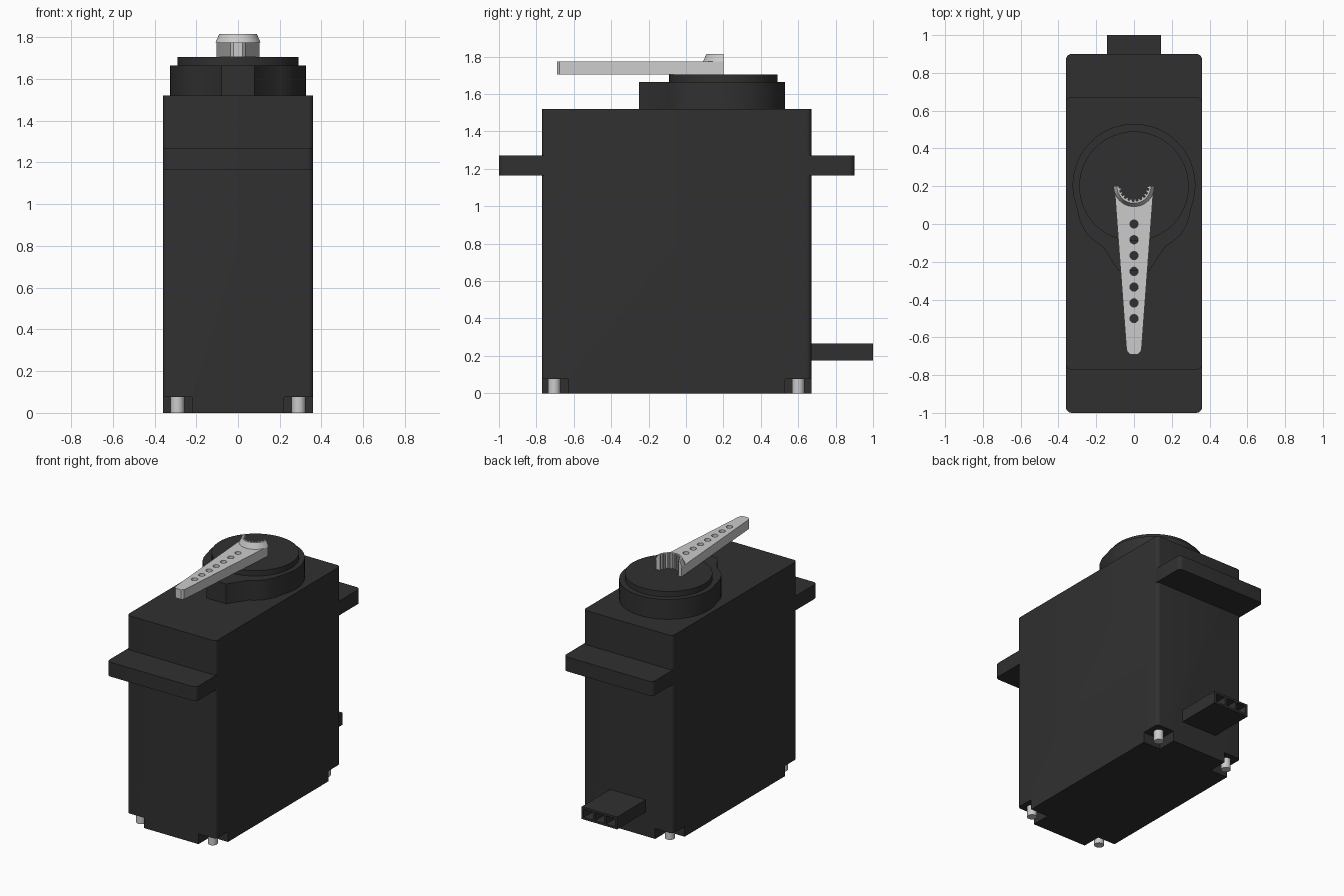
import bpy, bmesh
from math import sin, cos, radians

if "Cube" in bpy.data.objects:
    bpy.data.objects.remove(bpy.data.objects["Cube"])


def material(name, v):
    m = bpy.data.materials.new(name)
    m.diffuse_color = (v, v, v, 1)
    m.use_nodes = True
    m.node_tree.nodes["Principled BSDF"].inputs["Base Color"].default_value = m.diffuse_color
    return m


DARK = material("dark_plastic", 0.03)
LIGHT = material("light_plastic", 0.6)


def arc(cx, cy, r, a0, a1, n):
    return [(cx + r * cos(radians(a0 + (a1 - a0) * i / n)),
             cy + r * sin(radians(a0 + (a1 - a0) * i / n))) for i in range(n + 1)]


def circle(cx, cy, r, n):
    return arc(cx, cy, r, 0, 360, n)[:-1]


def rect(x0, x1, y0, y1, r=0):
    if not r:
        return [(x0, y0), (x1, y0), (x1, y1), (x0, y1)]
    return (arc(x0 + r, y0 + r, r, 180, 270, 5) + arc(x1 - r, y0 + r, r, 270, 360, 5)
            + arc(x1 - r, y1 - r, r, 0, 90, 5) + arc(x0 + r, y1 - r, r, 90, 180, 5))


def add_prism(bm, lo, z0, z1, hi=None):
    a = [bm.verts.new((x, y, z0)) for x, y in lo]
    b = [bm.verts.new((x, y, z1)) for x, y in (hi or lo)]
    bm.faces.new(a)
    bm.faces.new(b)
    for i in range(len(a)):
        j = (i + 1) % len(a)
        bm.faces.new((a[i], a[j], b[j], b[i]))


def build(name, prisms, mat):
    bm = bmesh.new()
    for p in prisms:
        add_prism(bm, *p)
    bmesh.ops.recalc_face_normals(bm, faces=bm.faces[:])
    me = bpy.data.meshes.new(name)
    bm.to_mesh(me)
    bm.free()
    ob = bpy.data.objects.new(name, me)
    bpy.context.collection.objects.link(ob)
    me.materials.append(mat)
    return ob


def cut(ob, prisms):
    cutter = build("cutter", prisms, ob.data.materials[0])
    cutter.hide_render = True
    mod = ob.modifiers.new("cut", 'BOOLEAN')
    mod.operation, mod.solver, mod.object = 'DIFFERENCE', 'EXACT', cutter
    dg = bpy.context.evaluated_depsgraph_get()
    me = bpy.data.meshes.new_from_object(ob.evaluated_get(dg))
    ob.modifiers.clear()
    ob.data = me
    bpy.data.objects.remove(cutter)


def smooth(ob):
    bpy.ops.object.select_all(action='DESELECT')
    ob.select_set(True)
    bpy.context.view_layer.objects.active = ob
    bpy.ops.object.shade_smooth_by_angle(angle=radians(30))


# Body with a square notch at each bottom corner
body = build("body", [(rect(-.36, .36, -.77, .67, .025), 0, 1.52)], DARK)
cut(body, [(rect(x, x + .2, y, y + .2), -.1, .075)
           for x in (-.42, .22) for y in (-.83, .53)])

# Mounting tabs, rounded at the outer corners
front_tab = build("front_tab", [(
    arc(-.33, -.97, .03, 180, 270, 5) + arc(.33, -.97, .03, 270, 360, 5)
    + [(.36, -.745), (-.36, -.745)], 1.165, 1.27)], DARK)
back_tab = build("back_tab", [(
    arc(.33, .87, .03, 0, 90, 5) + arc(-.33, .87, .03, 90, 180, 5)
    + [(-.36, .645), (.36, .645)], 1.165, 1.27)], DARK)

# Gear housing with its front lobe, and the raised disc on top
lobe = [(.285, .01), (.25, -.055), (.205, -.095), (.165, -.12), (.08, -.25)]
housing = build("gear_housing", [(
    arc(0, .205, .325, -20, 200, 40) + [(-x, y) for x, y in lobe] + lobe[::-1],
    1.52, 1.665)], DARK)
disc = build("top_disc", [(circle(0, .2, .29, 64), 1.665, 1.705)], DARK)

# Cable plug with three sockets
plug = build("cable_plug", [(rect(-.143, .143, .66, 1), .175, .265)], DARK)
cut(plug, [(rect(x - .037, x + .037, .78, 1.1), .19, .25) for x in (-.09, 0, .09)])

# Screws in the corner notches
screws = build("screws", [(circle(x, y, .033, 20), 0, .08)
                          for x in (-.29, .29) for y in (-.705, .6)], LIGHT)

# Toothed half bore shared by the horn arm and its hub
bore, teeth = [], 11
for i in range(teeth):
    for f, r in ((0, .08), (.45, .08), (.55, .069), (.95, .069)):
        a = radians(180 + 180 * (i + f) / teeth)
        bore.append((r * cos(a), .2 + r * sin(a)))
bore.append((.08, .2))

# Horn arm with a row of holes
side = [(.104, .2), (.041, -.65), (.037, -.675), (.022, -.69)]
arm = build("horn_arm", [(bore + side + [(-x, y) for x, y in side[::-1]],
                          1.705, 1.775)], LIGHT)
cut(arm, [(circle(0, -.0835 * i, .022, 20), 1.6, 1.9) for i in range(7)])

# Tapered hub collar
collar = [bore + arc(0, .2, r, 360, 180, 24) for r in (.108, .09)]
hub = build("horn_hub", [(collar[0], 1.775, 1.815, collar[1])], LIGHT)

for ob in (body, front_tab, back_tab, housing, disc, screws, arm, hub):
    smooth(ob)
